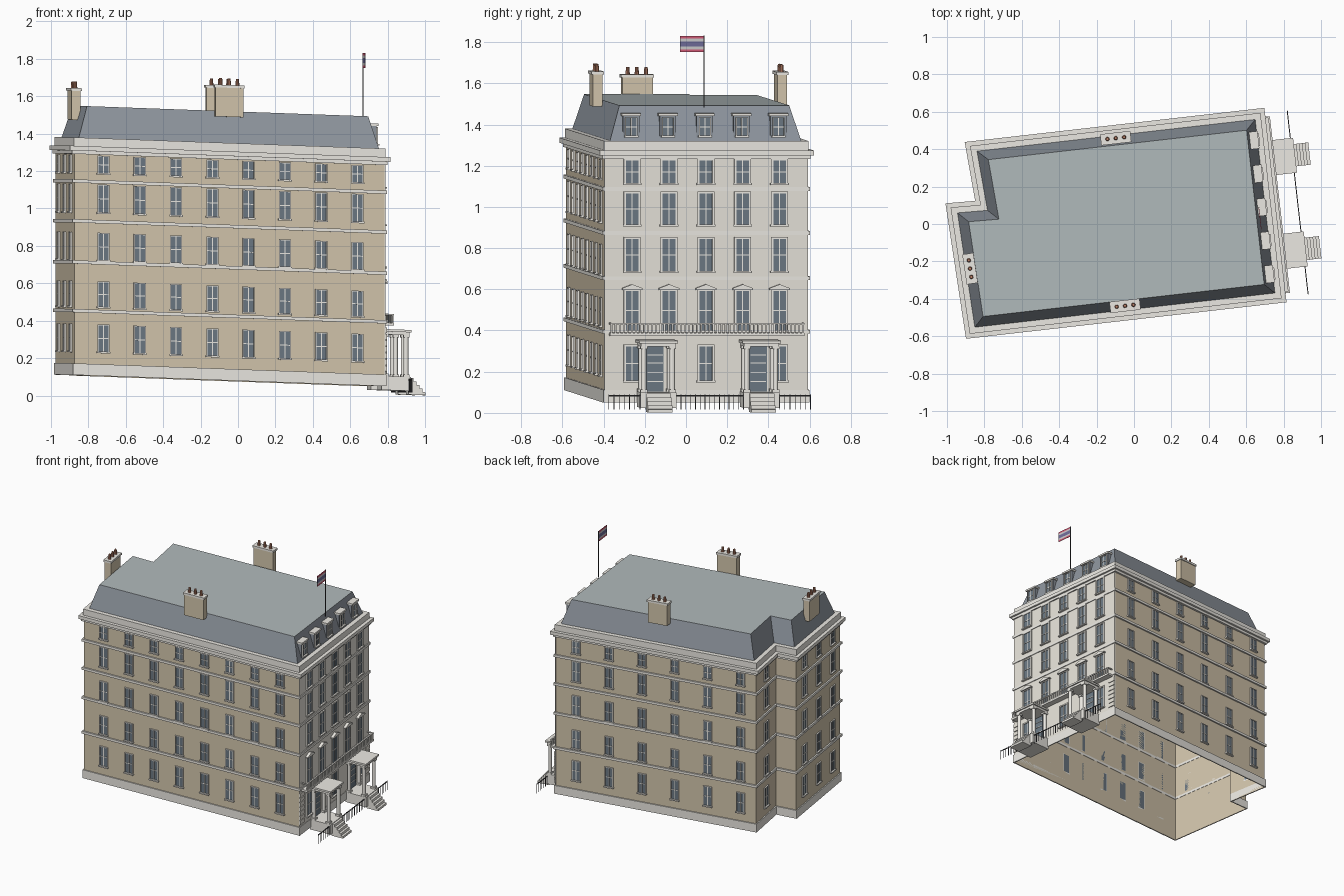
import bpy, bmesh, math
from mathutils import Vector

if "Cube" in bpy.data.objects:
    bpy.data.objects.remove(bpy.data.objects["Cube"])

ROT, SLOPE, FRONT = math.radians(6.5), 0.036, 0.735
# plan outline, counter-clockwise, in the building's own axes (entrance faces +u)
PLAN = [Vector(p) for p in [(.735, -.48), (.735, .51), (-.82, .51),
                            (-.80, .19), (-.96, .195), (-.935, -.48)]]
COL = dict(brick=(.66, .57, .42), cream=(.80, .77, .70), trim=(.84, .82, .77),
           slate=(.27, .30, .34), lead=(.44, .49, .50), glass=(.15, .19, .23),
           iron=(.08, .08, .09), clay=(.50, .22, .14), red=(.65, .10, .18),
           white=(.95, .95, .95), navy=(.16, .15, .32))
parts = {}


def part(name, col):
    if name not in parts:
        parts[name] = (bmesh.new(), col)
    return parts[name][0]


def place(u, v, w):
    """Building axes to world: turn, and let the levels follow the sloping street."""
    c, s = math.cos(ROT), math.sin(ROT)
    return Vector((u * c - v * s, u * s + v * c, w - SLOPE * (u - FRONT)))


class Wall:
    """Frame on one wall: s along it, d outward, w up."""
    def __init__(self, a, b, origin=None):
        self.a, self.t = Vector(origin or a), (Vector(b) - Vector(a)).normalized()
        self.n = Vector((self.t.y, -self.t.x))
        self.len = (Vector(b) - Vector(a)).length

    def at(self, s, d, w):
        p = self.a + self.t * s + self.n * d
        return place(p.x, p.y, w)


def loft(bm, loops, cap0=True, cap1=True, closed=False):
    vs = [[bm.verts.new(p) for p in l] for l in loops]
    n = len(vs[0])
    pairs = list(zip(vs, vs[1:])) + ([(vs[-1], vs[0])] if closed else [])
    for a, b in pairs:
        for i in range(n):
            bm.faces.new((a[i], a[(i + 1) % n], b[(i + 1) % n], b[i]))
    if not closed:
        if cap0:
            bm.faces.new(vs[0][::-1])
        if cap1:
            bm.faces.new(vs[-1])


def box(bm, f, s0, s1, d0, d1, w0, w1):
    loft(bm, [[f.at(s, d, w) for s, d in ((s0, d0), (s0, d1), (s1, d1), (s1, d0))]
              for w in (w0, w1)])


def tube(bm, f, s, d, r, w0, w1, n=8, r2=None):
    loft(bm, [[f.at(s + q * math.cos(2 * math.pi * i / n), d + q * math.sin(2 * math.pi * i / n), w)
               for i in range(n)] for q, w in ((r, w0), (r2 or r, w1))])


def outline(off, w):
    """The plan pushed out by off, at level w."""
    pts = []
    for i, p in enumerate(PLAN):
        a, b = Wall(PLAN[i - 1], p).n, Wall(p, PLAN[(i + 1) % len(PLAN)]).n
        q = p + (a + b) * off / (1 + a.dot(b))
        pts.append(place(q.x, q.y, w))
    return pts


def ring(name, col, out, inn, w0, w1):
    loft(part(name, col), [outline(inn, w0), outline(out, w0), outline(out, w1), outline(inn, w1)], closed=True)


def window(f, s, w0, w1, width, border, tag):
    h, m = width / 2, (w0 + w1) / 2
    box(part(tag + "_window_glass", "glass"), f, s - h, s + h, 0, .003, w0, w1)
    fr = part(tag + "_window_frames", "trim")
    for a, b in ((-h - border, -h), (h, h + border)):
        box(fr, f, s + a, s + b, 0, .009, w0, w1)
    box(fr, f, s - h - border, s + h + border, 0, .009, w1, w1 + border)
    box(fr, f, s - h - border - .004, s + h + border + .004, 0, .016, w0 - .009, w0)
    box(fr, f, s - .0025, s + .0025, .002, .006, w0, w1)
    box(fr, f, s - h, s + h, .002, .006, m - .0025, m + .0025)


# shell, plinth, string courses, cornice and parapet
loft(part("brick_walls", "brick"), [outline(0, .05), outline(0, 1.28)], False, False)
ring("plinth", "trim", .008, 0, .05, .112)
for w in (.385, .645, .865, 1.078):
    ring("string_courses", "trim", .011, -.002, w, w + .018)
ring("cornice", "trim", .014, -.002, 1.232, 1.25)
ring("cornice", "trim", .028, -.03, 1.25, 1.275)
ring("parapet", "trim", .004, -.03, 1.275, 1.32)

# mansard roof and its flat top
loft(part("mansard_slopes", "slate"), [outline(-.022, 1.30), outline(-.08, 1.49)], False, False)
top = part("flat_roof", "lead")
top.faces.new([top.verts.new(p) for p in outline(-.08, 1.49)])

# side and rear windows
SIDE_ROWS = ((.18, .32), (.42, .55), (.67, .81), (.925, 1.068), (1.135, 1.222))
right, rear = Wall((0, -.48), (1, -.48)), Wall(PLAN[4], PLAN[5])
left, notch = Wall((0, .51), (-1, .51)), Wall(PLAN[2], PLAN[3])
columns = [(right, -.779 + .1953 * i) for i in range(8)]
columns += [(left, -.573 + .255 * i) for i in range(6)]
columns += [(rear, rear.len * k) for k in (.18, .5, .82)] + [(notch, notch.len / 2)]
for f, s in columns:
    for w0, w1 in SIDE_ROWS:
        window(f, s, w0, w1, .054, .005, "side")

# entrance facade: cream face, windows, pediments and corner blocks
face = Wall((FRONT, 0), (FRONT, 1))
box(part("facade", "cream"), face, -.482, .512, -.002, .005, .06, 1.245)
front = Wall((FRONT + .005, 0), (FRONT + .005, 1))
COLS = [.012 + .18 * i for i in range(-2, 3)]
for s in COLS:
    for w0, w1 in ((.40, .593), (.69, .845), (.915, 1.066), (1.116, 1.225)):
        window(front, s, w0, w1, .062, .010, "front")
    loft(part("pediments", "trim"), [[front.at(s + a, d, w) for a, w in
         ((-.05, .598), (.05, .598), (.05, .606), (0, .625), (-.05, .606))] for d in (0, .02)])
for s in COLS[::2]:
    window(front, s, .157, .322, .062, .010, "front")
for i in range(7):
    w = .13 + i * .034
    for a, b in ((-.482, -.425), (.455, .512)):
        box(part("corner_blocks", "cream"), front, a, b, 0, .006, w, w + .029)

# balcony with balusters
bal = part("balcony", "trim")
box(bal, face, -.46, .49, 0, .052, .375, .39)
box(bal, face, -.46, .49, .042, .052, .43, .438)
for i in range(48):
    s = -.457 + i * .0199
    box(bal, face, s, s + .008, .043, .051, .388, .432)
for s in (-.46, .482):
    box(bal, face, s, s + .008, 0, .05, .43, .438)

# porches, doors and steps
for c in (-.236, .268):
    por = part("porches", "trim")
    box(por, face, c - .088, c + .088, 0, .16, .03, .105)
    box(por, face, c - .085, c + .085, 0, .152, .327, .343)
    box(por, face, c - .094, c + .094, 0, .162, .343, .356)
    for k in (-.07, .07):
        for d in (.135, .02):
            tube(por, face, c + k, d, .013, .105, .327, 12)
            box(por, face, c + k - .017, c + k + .017, d - .015, d + .017, .105, .118)
            box(por, face, c + k - .017, c + k + .017, d - .015, d + .017, .315, .327)
    box(part("doors", "glass"), front, c - .042, c + .042, 0, .006, .105, .322)
    for w in (.15, .195, .24, .28):
        box(part("door_panels", "trim"), front, c - .038, c + .038, .005, .009, w, w + .005)
    for i in range(5):
        box(part("steps", "trim"), face, c - .06, c + .06, .15, .176 + i * .016, .01, .10 - i * .0185)

# area railings, open at the steps
for a, b in ((-.478, -.30), (-.172, .204), (.332, .508)):
    rail = part("railings", "iron")
    box(rail, face, a, b, .145, .15, .086, .091)
    n = round((b - a) / .024)
    for i in range(n + 1):
        s = a + (b - a) * i / n
        box(rail, face, s - .0015, s + .0015, .146, .149, .022, .095)

# dormers
for s in COLS:
    box(part("dormers", "slate"), face, s - .04, s + .04, -.09, -.033, 1.33, 1.44)
    box(part("dormer_caps", "trim"), face, s - .047, s + .047, -.075, -.023, 1.44, 1.453)
    dorm = Wall((FRONT - .033, 0), (FRONT - .033, 1))
    window(dorm, s, 1.345, 1.43, .05, .004, "dormer")

# chimney stacks with three pots
ridge = Wall((0, 0), (1, 0))
for f, s, d, base in ((ridge, -.097, .429, 1.46), (ridge, -.045, -.467, 1.46),
                      (Wall(PLAN[4], PLAN[5], (-.898, -.138)), 0, 0, 1.415)):
    box(part("chimney_stacks", "brick"), f, s - .075, s + .075, d - .024, d + .024, base, base + .16)
    box(part("chimney_caps", "trim"), f, s - .081, s + .081, d - .03, d + .03, base + .155, base + .17)
    for k in (-.045, 0, .045):
        tube(part("chimney_pots", "clay"), f, s + k, d, .011, base + .17, base + .205, 10, .008)

# flagpole and striped flag
tube(part("flagpole", "iron"), face, .011, -.062, .003, 1.48, 1.83)
w = 1.75
for name, h in (("red", 1), ("white", 1), ("navy", 2), ("white", 1), ("red", 1)):
    box(part("flag_" + name, name), face, -.107, .009, -.0635, -.0605, w, w + h * .013)
    w += h * .013

# turn every collected part into an object
mats = {}
for k, c in COL.items():
    mats[k] = bpy.data.materials.new(k)
    mats[k].diffuse_color = (*c, 1)
for name, (bm, col) in parts.items():
    bmesh.ops.recalc_face_normals(bm, faces=bm.faces)
    me = bpy.data.meshes.new(name)
    bm.to_mesh(me)
    me.materials.append(mats[col])
    bpy.context.collection.objects.link(bpy.data.objects.new(name, me))

for m in bpy.data.materials:
    if m.users and not m.is_grease_pencil:
        m.use_nodes = True
        m.node_tree.nodes["Principled BSDF"].inputs["Base Color"].default_value = m.diffuse_color
